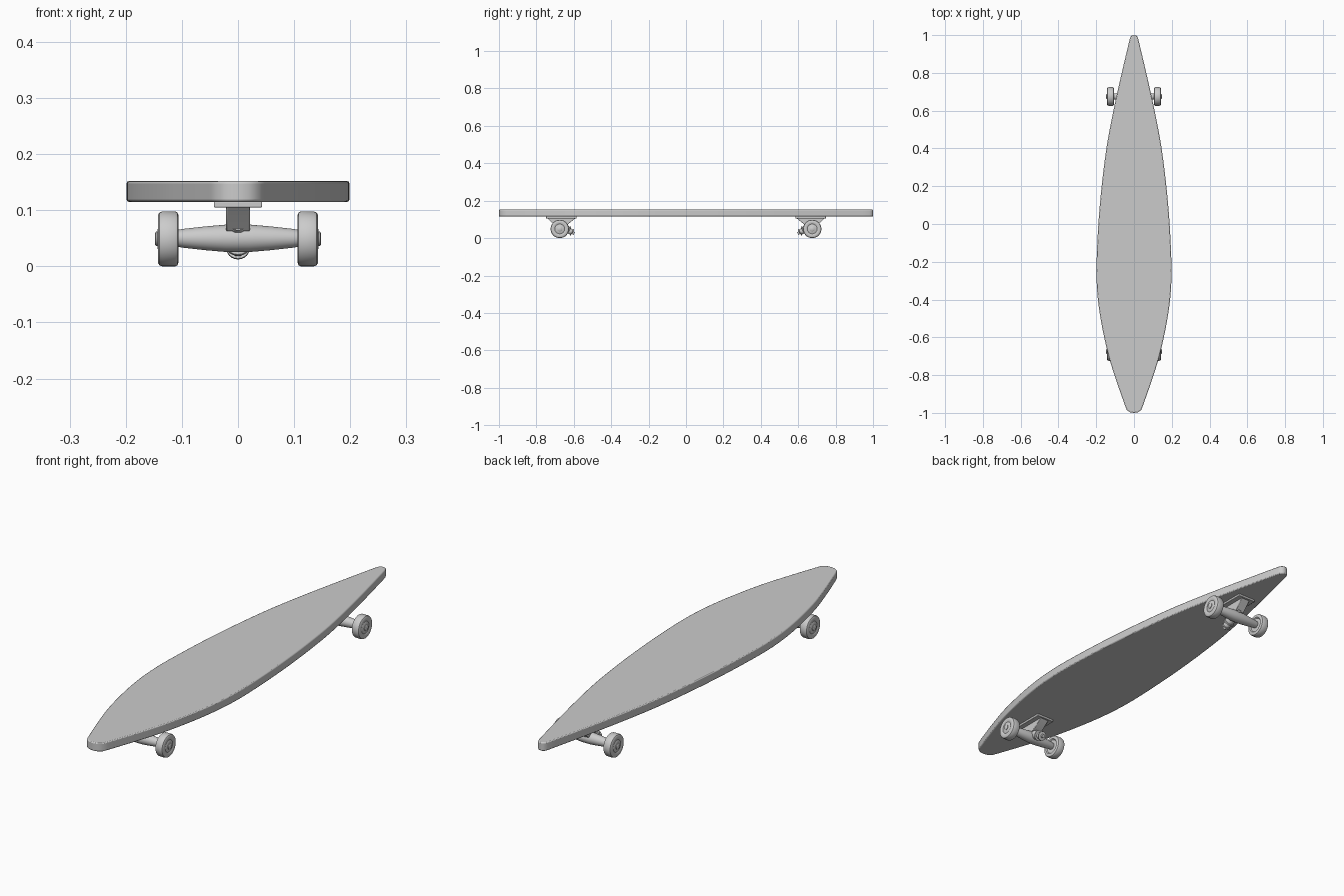
import bpy, bmesh, math
from mathutils import Vector, Matrix

if "Cube" in bpy.data.objects:
    bpy.data.objects.remove(bpy.data.objects["Cube"])


def finish(bm, name, bevel=0.0, segments=2, angle=35):
    bmesh.ops.recalc_face_normals(bm, faces=bm.faces)
    mesh = bpy.data.meshes.new(name)
    bm.to_mesh(mesh)
    bm.free()
    ob = bpy.data.objects.new(name, mesh)
    bpy.context.collection.objects.link(ob)
    if bevel:
        mod = ob.modifiers.new("bevel", 'BEVEL')
        mod.width, mod.segments = bevel, segments
        mod.limit_method, mod.angle_limit = 'ANGLE', math.radians(50)
    bpy.ops.object.select_all(action='DESELECT')
    ob.select_set(True)
    bpy.context.view_layer.objects.active = ob
    bpy.ops.object.shade_smooth_by_angle(angle=math.radians(angle))
    return ob


def prism(name, points, offset, bevel=0.0):
    """Extrude a closed 3D outline along an offset."""
    bm = bmesh.new()
    face = bm.faces.new([bm.verts.new(p) for p in points])
    new = bmesh.ops.extrude_face_region(bm, geom=[face])
    verts = [g for g in new["geom"] if isinstance(g, bmesh.types.BMVert)]
    bmesh.ops.translate(bm, verts=verts, vec=offset)
    return finish(bm, name, bevel)


def lathe(name, profile, origin, axis, sides=32):
    """Revolve (radius, distance) pairs about an axis."""
    rot = Vector((0, 0, 1)).rotation_difference(Vector(axis)).to_matrix().to_4x4()
    bm = bmesh.new()
    verts = [bm.verts.new((r, 0, h)) for r, h in profile]
    edges = [bm.edges.new(pair) for pair in zip(verts, verts[1:])]
    bmesh.ops.spin(bm, geom=verts + edges, cent=(0, 0, 0), axis=(0, 0, 1),
                   angle=math.tau, steps=sides, use_duplicate=False)
    bmesh.ops.remove_doubles(bm, verts=bm.verts, dist=1e-5)
    bmesh.ops.transform(bm, matrix=Matrix.Translation(origin) @ rot, verts=bm.verts)
    return finish(bm, name)


def smooth_path(pts, steps=5):
    """Catmull-Rom interpolation of 2D points."""
    p = [Vector(q) for q in pts]
    p = [2 * p[0] - p[1]] + p + [2 * p[-1] - p[-2]]
    out = []
    for a, b, c, d in zip(p, p[1:], p[2:], p[3:]):
        for i in range(steps):
            t = i / steps
            out.append(0.5 * (2 * b + (c - a) * t + (2 * a - 5 * b + 4 * c - d) * t * t
                              + (3 * b - a - 3 * c + d) * t ** 3))
    return out + [p[-2]]


# Deck: pinched nose, wide belly, blunt tail
tail = [(0, -1.0), (0.02, -0.997), (0.038, -0.985), (0.048, -0.96)]
side = [(0.048, -0.96), (0.09, -0.84), (0.134, -0.70), (0.170, -0.54), (0.191, -0.40),
        (0.1985, -0.27), (0.195, -0.12), (0.185, 0.05), (0.168, 0.23), (0.143, 0.42),
        (0.107, 0.61), (0.065, 0.80), (0.022, 0.982)]
nose = [(0.022, 0.982), (0.016, 0.994), (0.007, 1.0)]
half = [Vector(p) for p in tail[:-1]] + smooth_path(side)[:-1] + [Vector(p) for p in nose]
outline = [(p.x, p.y, 0.115) for p in half]
outline += [(-p.x, p.y, 0.115) for p in reversed(half[1:])]
prism("deck", outline, (0, 0, 0.037), 0.004)

wheel_profile = [(0, 0.004), (0.030, 0.004), (0.034, 0), (0.042, 0), (0.047, 0.002),
                 (0.049, 0.006), (0.049, 0.029), (0.047, 0.034), (0.042, 0.037),
                 (0.032, 0.037), (0.026, 0.034), (0.018, 0.037), (0, 0.039)]
hanger_profile = [(0, -0.112), (0.014, -0.112), (0.0165, -0.10), (0.021, -0.06),
                  (0.0245, -0.02), (0.0245, 0.02), (0.021, 0.06), (0.0165, 0.10),
                  (0.014, 0.112), (0, 0.112)]
pin_profile = [(0, -0.045), (0.018, -0.045), (0.020, -0.010), (0.020, 0.030),
               (0.024, 0.032), (0.024, 0.037), (0.016, 0.038), (0.016, 0.052),
               (0.020, 0.053), (0.020, 0.057), (0.008, 0.058), (0.008, 0.068), (0, 0.068)]

# Two trucks mirrored end to end; s points from the middle to that end
for s, end in ((-1, "front"), (1, "rear")):
    y = 0.675 * s
    # Base plate under the deck
    plate = [(-0.043, y - 0.075 * s - 0.015 * s, 0.105), (0.043, y - 0.09 * s, 0.105),
             (0.043, y + 0.073 * s, 0.105), (-0.043, y + 0.073 * s, 0.105)]
    prism(end + "_base_plate", plate, (0, 0, 0.0105), 0.002)
    # Tapered riser carrying the hanger
    riser = [(-0.021, y + dy * s, z) for dy, z in
             ((-0.085, 0.107), (-0.045, 0.075), (-0.02, 0.063), (0.025, 0.063),
              (0.045, 0.085), (0.066, 0.107))]
    prism(end + "_riser", riser, (0.042, 0, 0), 0.002)
    # Hanger and tilted kingpin with bushing and nut
    lathe(end + "_hanger", hanger_profile, (0, y, 0.05), (1, 0, 0))
    lathe(end + "_kingpin", pin_profile, (0, y - 0.018 * s, 0.058), (0, -0.87 * s, -0.5), 20)
    # Wheels with hub and axle nut
    for m, label in ((-1, "left"), (1, "right")):
        lathe(f"{end}_{label}_wheel", wheel_profile, (m * 0.106, y, 0.049), (m, 0, 0), 36)
        lathe(f"{end}_{label}_axle_nut", [(0, 0), (0.013, 0), (0.013, 0.008), (0.010, 0.010), (0, 0.010)],
              (m * 0.138, y, 0.049), (m, 0, 0), 16)
